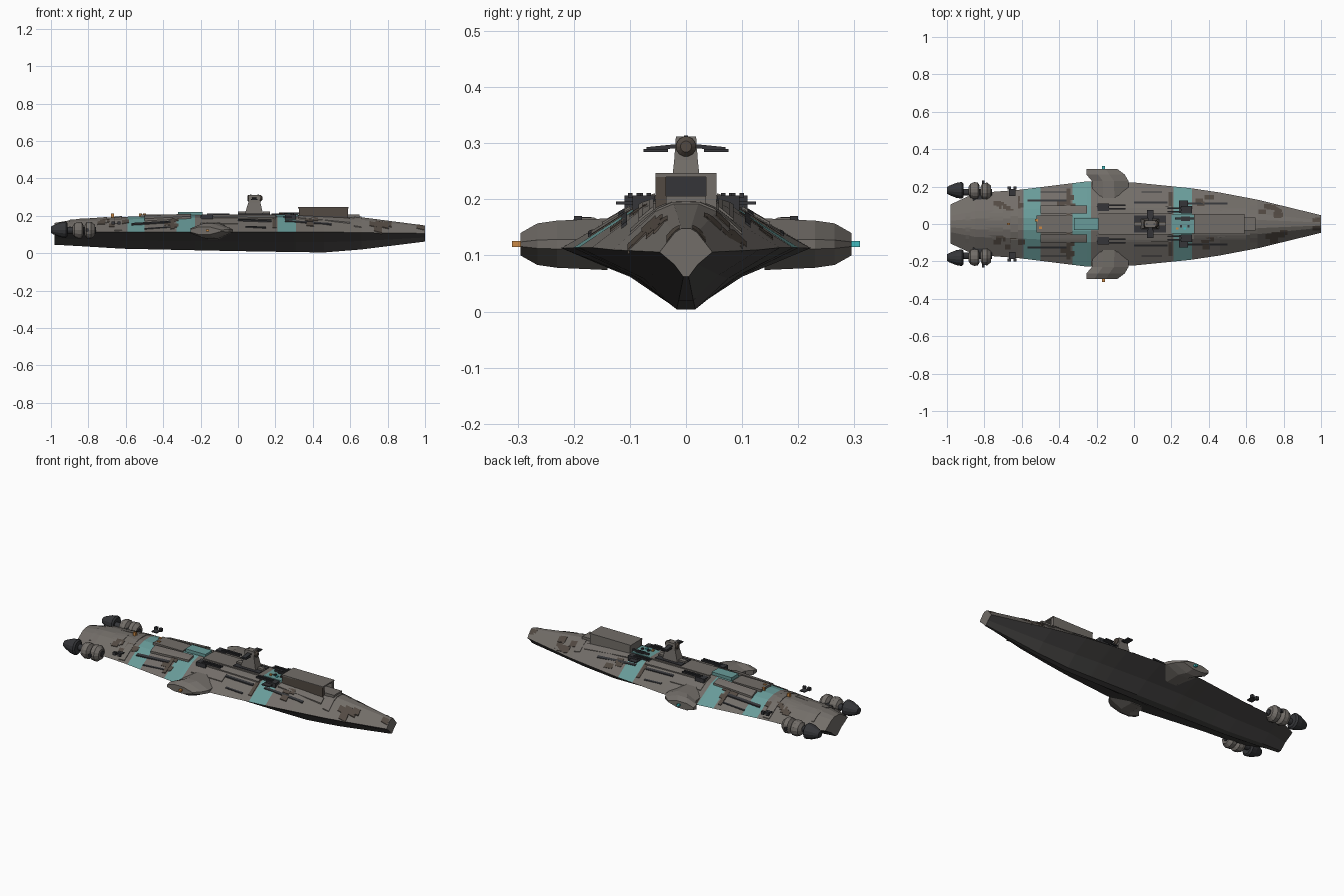
import bpy, bmesh, math, random

if "Cube" in bpy.data.objects:
    bpy.data.objects.remove(bpy.data.objects["Cube"])
random.seed(4)


def mat(name, r, g, b):
    m = bpy.data.materials.new(name)
    m.diffuse_color = (r, g, b, 1)
    m.use_nodes = True
    m.node_tree.nodes["Principled BSDF"].inputs["Base Color"].default_value = m.diffuse_color
    return m


GREY = mat("hull_grey", .17, .155, .14)
LOW = mat("lower_hull", .065, .062, .06)
TEAL = mat("teal", .14, .33, .32)
BROWN = mat("brown", .085, .068, .055)
DARK = mat("dark", .035, .036, .04)
ORANGE = mat("orange", .6, .25, .06)
CYAN = mat("cyan", .05, .5, .52)


def loft(name, rings, m):
    """Skin a list of closed rings and cap both ends."""
    bm = bmesh.new()
    vs = [[bm.verts.new(p) for p in r] for r in rings]
    n = len(rings[0])
    for a, b in zip(vs, vs[1:]):
        for i in range(n):
            bm.faces.new((a[i], a[(i + 1) % n], b[(i + 1) % n], b[i]))
    bm.faces.new(vs[0])
    bm.faces.new(vs[-1])
    bmesh.ops.recalc_face_normals(bm, faces=bm.faces)
    me = bpy.data.meshes.new(name)
    bm.to_mesh(me)
    bm.free()
    ob = bpy.data.objects.new(name, me)
    bpy.context.collection.objects.link(ob)
    me.materials.append(m)
    return ob


def rect(x0, x1, y0, y1, z):
    return [(x0, y0, z), (x1, y0, z), (x1, y1, z), (x0, y1, z)]


def box(name, x0, x1, y0, y1, z0, z1, m=GREY):
    return loft(name, [rect(x0, x1, y0, y1, z0), rect(x0, x1, y0, y1, z1)], m)


def turned(name, prof, y, z, m, n=14):
    """Round part along x from (x, radius) points."""
    return loft(name, [[(x, y + r * math.cos(2 * math.pi * i / n), z + r * math.sin(2 * math.pi * i / n))
                        for i in range(n)] for x, r in prof], m)


# Hull stations: x, half width, top z, keel z, edge z
ST = [(-.98, .105, .162, .045, .112), (-.85, .165, .184, .038, .113), (-.62, .182, .194, .024, .113),
      (-.25, .228, .203, .016, .113), (0, .222, .203, .011, .113), (.3, .192, .204, .006, .114),
      (.46, .168, .203, .004, .114), (.66, .13, .192, .02, .11), (1, .047, .148, .062, .106)]


def station(x):
    for a, b in zip(ST, ST[1:]):
        if x <= b[0]:
            t = (x - a[0]) / (b[0] - a[0])
            return [p + (q - p) * t for p, q in zip(a, b)]
    return ST[-1]


def half_section(x):
    _, w, zt, zb, ze = station(x)
    return [(.1 * w, zb), (.45 * w, zb + .5 * (ze - zb)), (w, ze),
            (.42 * w, zt - .17 * (zt - ze)), (.17 * w, zt)]


def deck_z(x, y):
    h = half_section(x)
    y = abs(y)
    for (ya, za), (yb, zb) in zip(h[2:], h[3:]):
        if y >= yb:
            return za + (zb - za) * (ya - y) / (ya - yb)
    return h[-1][1]


# Main hull with painted bands
BANDS = [(-.59, -.5), (-.33, -.23), (.21, .31)]
xs = sorted({s[0] for s in ST} | {v for b in BANDS for v in b})
rings = []
for x in xs:
    h = half_section(x)
    rings.append([(x, y, z) for y, z in h] + [(x, -y, z) for y, z in reversed(h)])
hull = loft("hull", rings, GREY)
hull.data.materials.append(LOW)
hull.data.materials.append(TEAL)
for f in hull.data.polygons:
    c = f.center
    if f.normal.z < -.1:
        f.material_index = 1
    elif any(a < c.x < b for a, b in BANDS):
        f.material_index = 2


def plate(name, x0, x1, y0, y1, h, m=GREY):
    """Thin plate following the upper hull."""
    ys = [y0 + (y1 - y0) * i / 4 for i in range(5)]
    loft(name, [[(x, y, deck_z(x, y) + h) for y in ys] +
                [(x, y, deck_z(x, y) - .006) for y in reversed(ys)] for x in (x0, x1)], m)


for s in (-1, 1):
    # Flank and deck plating
    for x0, x1, a, b, h, m in [
            (-.5, -.25, .055, .1, .012, GREY), (-.57, -.36, .12, .132, .006, DARK),
            (-.5, -.34, .168, .174, .004, DARK), (-.2, .0, .1, .15, .004, GREY),
            (-.2, .2, .06, .095, .008, GREY), (.04, .15, .168, .175, .004, DARK),
            (.0, .18, .11, .12, .006, DARK), (.32, .6, .058, .085, .006, GREY),
            (.25, .5, .105, .115, .005, DARK), (.62, .66, .0, .1, .004, GREY),
            (-.66, -.62, .0, .17, .004, GREY), (-.9, -.7, .02, .1, .003, GREY),
            (-.36, -.34, .0, .19, .004, BROWN), (.185, .205, .05, .17, .003, BROWN)]:
        plate("hull_plate", x0, x1, s * a, s * b, h, m)
    # Camouflage squares
    for cx, wid in ((-.72, .13), (-.64, .15), (-.38, .17), (.36, .14), (.7, .09), (.76, .07)):
        for k in range(4):
            x = cx + random.uniform(-.035, .035)
            y = wid * random.uniform(.45, .95)
            plate("camo_patch", x, x + .04, s * y, s * (y + .025), .0025, BROWN)
    plate("bow_patch", .955, .995, s * .012, s * .035, .002, BROWN)

    # Side sponson
    def lens(y, x0, x1, h):
        xm, z = x0 + .45 * (x1 - x0), .12
        return [(x0, s * y, z - h * .35), (xm - .03, s * y, z - h), (xm + .03, s * y, z - h), (x1, s * y, z - h * .2),
                (x1, s * y, z + h * .2), (xm + .03, s * y, z + h), (xm - .03, s * y, z + h), (x0, s * y, z + h * .35)]
    loft("side_sponson", [lens(.14, -.22, -.03, .046), lens(.23, -.225, -.03, .042),
                          lens(.265, -.255, -.05, .037), lens(.295, -.255, -.09, .02)], GREY)
    box("navigation_light", -.17, -.155, s * .292, s * .31, .115, .126, CYAN if s > 0 else ORANGE)

    # Engine pods
    turned("engine_nozzle", [(-1, .018), (-.985, .026), (-.95, .04), (-.92, .045), (-.912, .036)], s * .18, .125, DARK)
    turned("engine_shaft", [(-.93, .018), (-.76, .018)], s * .17, .123, DARK)
    turned("engine_body", [(-.885, .02), (-.875, .037), (-.855, .046), (-.835, .044), (-.825, .025)], s * .178, .123, GREY)
    turned("engine_intake", [(-.82, .025), (-.81, .044), (-.785, .046), (-.765, .03)], s * .175, .123, GREY)
    box("engine_fin", -.812, -.8, s * .13, s * .232, .115, .131, DARK)
    box("engine_mount", -.86, -.78, s * .1, s * .17, .108, .135, DARK)
    # Thruster blocks on a short bracket
    for x in (-.675, -.645):
        box("thruster_block", x, x + .018, s * .185, s * .2, .152, .17, DARK)
    box("thruster_bracket", -.668, -.634, s * .15, s * .187, .155, .16, DARK)
    # Deck gun pairs
    for x, y, l in ((-.165, .09, .12), (.28, .075, -.1)):
        box("gun_turret", x - .03, x + .03, s * y - .02, s * y + .02, .18, .207, DARK)
        for d in (-.009, .009):
            x1 = x + l
            box("gun_barrel", min(x, x1), max(x, x1), s * y + d - .004, s * y + d + .004, .203, .211, DARK)
    box("outrigger_plate", .24, .29, s * .06, s * .125, .191, .196, DARK)

# Raised deck spine
box("deck_plate", -.52, -.33, -.045, .045, .19, .208)
box("teal_hatch", -.32, -.19, -.032, .032, .19, .22, TEAL)
box("mid_deck", -.19, .2, -.055, .055, .19, .208)
box("forward_deck", .19, .32, -.05, .05, .19, .208, TEAL)
box("long_rod", .22, .34, .025, .035, .208, .218, DARK)
box("rod_mount", .25, .3, .015, .04, .2, .214, DARK)
for i in range(4):
    box("deck_crate", .225 + .02 * i, .237 + .02 * i, -.03 + .012 * (i % 2), -.018 + .012 * (i % 2), .205, .216,
        (ORANGE, DARK, CYAN, DARK)[i])
for x, y in ((-.67, 0), (-.52, .02), (-.5, -.02)):
    box("deck_beacon", x - .008, x + .008, y - .006, y + .006, .185, .212, ORANGE)

# Hangar: walls, roof, back and inner opening
for s in (-1, 1):
    box("hangar_wall", .325, .588, s * .036, s * .054, .17, .244, BROWN if s < 0 else GREY)
box("hangar_roof", .322, .59, -.054, .054, .24, .247)
box("hangar_back", .325, .34, -.05, .05, .18, .244)
box("hangar_floor", .33, .65, -.036, .036, .18, .206)
box("hangar_door", .5, .51, -.036, .036, .2, .242, DARK)

# Tower
box("tower_base", .0, .17, -.045, .045, .195, .212, DARK)
loft("tower", [rect(.035, .135, -.028, .028, .205), rect(.055, .12, -.021, .021, .27),
               rect(.06, .115, -.018, .018, .312)], GREY)
turned("tower_sensor", [(.05, .012), (.056, .018), (.122, .018), (.13, .01)], 0, .294, BROWN)
for s in (-1, 1):
    loft("tower_arm", [[(x, s * y, z) for x, z in ((.075, z0), (.1, z0), (.1, z0 + .007), (.075, z0 + .007))]
                       for y, z0 in ((.01, .292), (.07, .286))], DARK)
    box("tower_paddle", .07, .105, s * .032, s * .076, .284, .29, DARK)
    box("tower_antenna", .083 + s * .02, .091 + s * .02, -.004, .004, .3, .314, DARK)
    box("tower_foot", .0 if s < 0 else .135, .04 if s < 0 else .17, -.012, .012, .205, .222)
